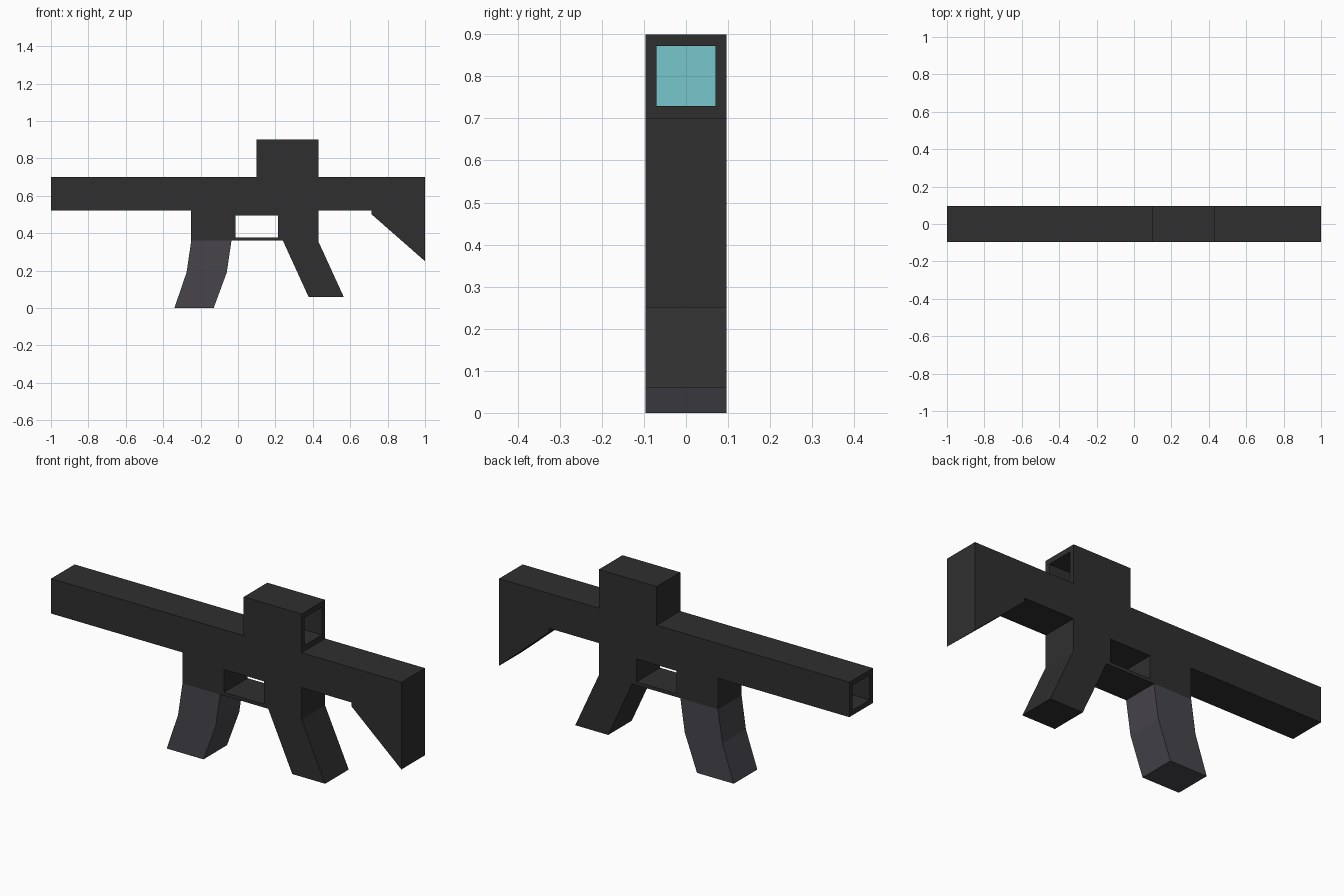
import bpy, bmesh

if "Cube" in bpy.data.objects:
    bpy.data.objects.remove(bpy.data.objects["Cube"])

HALF = 0.096  # half thickness in y


def material(name, rgb):
    m = bpy.data.materials.new(name)
    m.diffuse_color = (*rgb, 1)
    m.use_nodes = True
    m.node_tree.nodes["Principled BSDF"].inputs["Base Color"].default_value = m.diffuse_color
    return m


DARK = material("dark grey", (0.028, 0.028, 0.028))
GREY = material("slate grey", (0.063, 0.060, 0.071))
CYAN = material("lens cyan", (0.18, 0.57, 0.60))


def prism(name, profile, half, mat):
    """Extrude an x-z outline symmetrically along y."""
    bm = bmesh.new()
    face = bm.faces.new([bm.verts.new((x, -half, z)) for x, z in profile])
    ext = bmesh.ops.extrude_face_region(bm, geom=[face])
    verts = [v for v in ext["geom"] if isinstance(v, bmesh.types.BMVert)]
    bmesh.ops.translate(bm, verts=verts, vec=(0, 2 * half, 0))
    bmesh.ops.recalc_face_normals(bm, faces=bm.faces)
    mesh = bpy.data.meshes.new(name)
    bm.to_mesh(mesh)
    bm.free()
    mesh.materials.append(mat)
    ob = bpy.data.objects.new(name, mesh)
    bpy.context.collection.objects.link(ob)
    return ob


def box(name, x0, x1, z0, z1, half, mat):
    return prism(name, [(x0, z0), (x1, z0), (x1, z1), (x0, z1)], half, mat)


def cut(target, name, *dims):
    """Subtract a box from the target and hide the cutter."""
    cutter = box(name, *dims, DARK)
    cutter.hide_render = True
    cutter.hide_viewport = True
    cutter.display_type = 'WIRE'
    mod = target.modifiers.new(name, 'BOOLEAN')
    mod.operation = 'DIFFERENCE'
    mod.solver = 'EXACT'
    mod.object = cutter


# Body: barrel, sight housing, stock, grip and magazine well in one outline
body = prism("body", [
    (-1.0, 0.52), (-0.25, 0.52), (-0.25, 0.36),             # barrel, well front
    (0.24, 0.36), (0.377, 0.06), (0.565, 0.06),             # guard, grip
    (0.43, 0.355), (0.43, 0.52),                            # grip back
    (0.715, 0.52), (0.715, 0.50), (1.0, 0.25), (1.0, 0.70),  # stock
    (0.43, 0.70), (0.43, 0.90), (0.10, 0.90), (0.10, 0.70),  # sight housing
    (-1.0, 0.70)], HALF, DARK)

# Openings: trigger guard, muzzle bore, sight recess
cut(body, "guard_opening", -0.013, 0.215, 0.377, 0.495, 0.2)
cut(body, "muzzle_bore", -1.1, -0.70, 0.546, 0.674, 0.07)
cut(body, "sight_recess", 0.17, 0.5, 0.729, 0.872, 0.07)

# Lens at the bottom of the sight recess
box("sight_lens", 0.168, 0.175, 0.729, 0.872, 0.07, CYAN)

# Curved magazine
prism("magazine", [
    (-0.25, 0.36), (-0.275, 0.19), (-0.34, 0.0),
    (-0.13, 0.0), (-0.06, 0.19), (-0.035, 0.36)], HALF, GREY)
